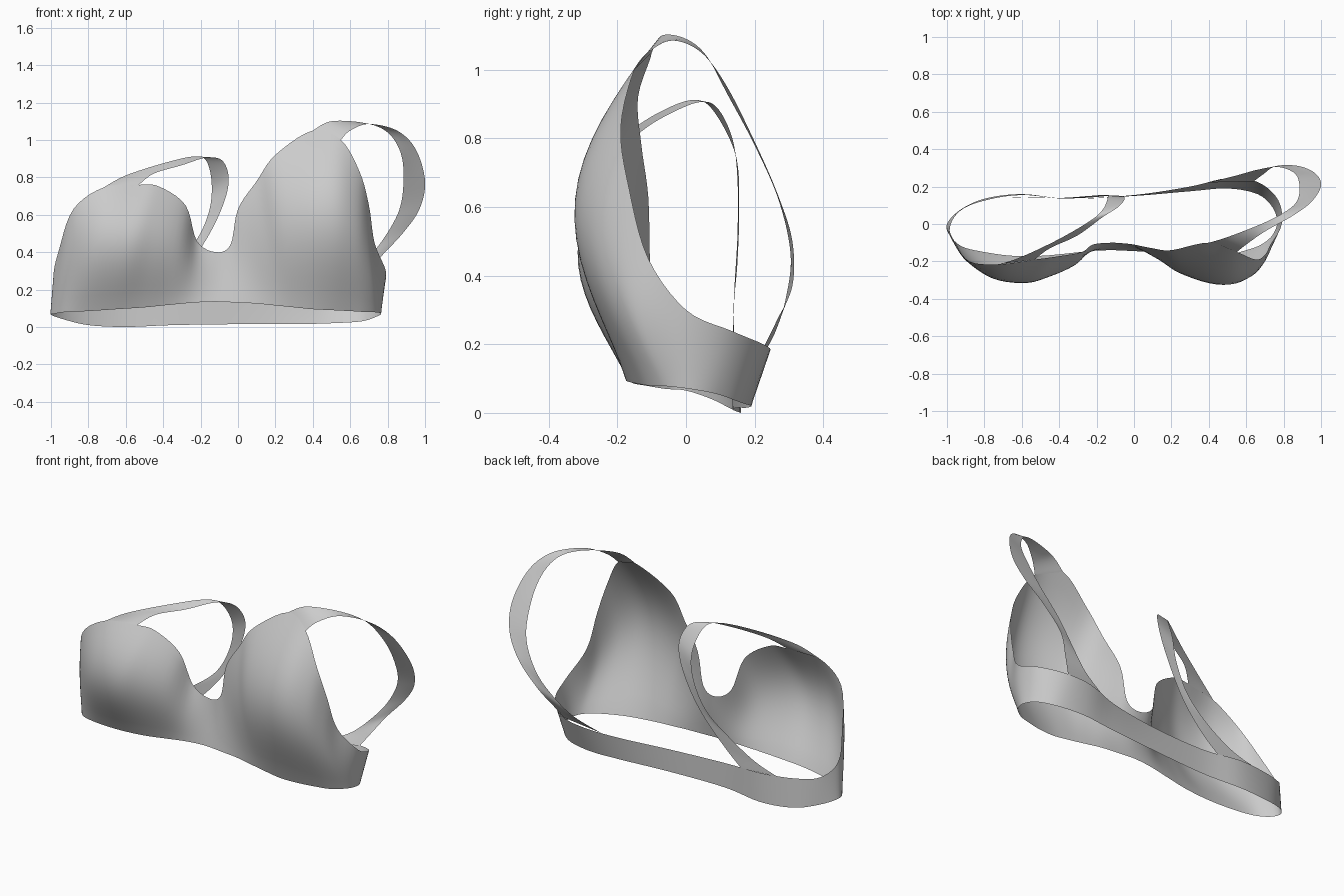
import bpy, bmesh, math
from mathutils import Vector


def spline(pts, per, closed=False):
    """Smooth curve through the points, 'per' steps per span."""
    p = [Vector(q) for q in pts]
    n = len(p)
    get = (lambda i: p[i % n]) if closed else (lambda i: p[max(0, min(n - 1, i))])
    out = []
    for i in range(n if closed else n - 1):
        a, b, c, d = get(i - 1), get(i), get(i + 1), get(i + 2)
        for k in range(per):
            t = k / per
            out.append(0.5 * (2 * b + (c - a) * t + (2 * a - 5 * b + 4 * c - d) * t * t
                              + (3 * b - a - 3 * c + d) * t ** 3))
    if not closed:
        out.append(p[-1])
    return out


def sheet(name, rows, closed=False):
    """Skin a list of point rows into a smooth single-layer surface."""
    bm = bmesh.new()
    grid = [[bm.verts.new(q) for q in row] for row in rows]
    n = len(grid)
    for i in range(n if closed else n - 1):
        r, s = grid[i], grid[(i + 1) % n]
        for j in range(len(r) - 1):
            bm.faces.new((r[j], s[j], s[j + 1], r[j + 1]))
    bmesh.ops.recalc_face_normals(bm, faces=bm.faces)
    for f in bm.faces:
        f.smooth = True
    me = bpy.data.meshes.new(name)
    bm.to_mesh(me)
    bm.free()
    ob = bpy.data.objects.new(name, me)
    bpy.context.collection.objects.link(ob)
    return ob


# Lower hem, running from centre front to the right, round the back and home
hem = [(-.12, -.14, .135), (0, -.145, .13), (.1, -.15, .125), (.2, -.16, .115),
       (.3, -.17, .105), (.4, -.175, .095), (.5, -.165, .09), (.6, -.14, .085),
       (.68, -.11, .08), (.74, -.06, .078), (.765, .01, .07), (.74, .09, .055),
       (.66, .16, .03), (.5, .19, .02), (.3, .175, .015), (0, .15, .015),
       (-.35, .135, .01), (-.6, .16, 0), (-.8, .135, .01), (-.93, .075, .04),
       (-1, 0, .065), (-.985, -.06, .07), (-.92, -.12, .08), (-.8, -.15, .085),
       (-.65, -.17, .095), (-.5, -.17, .105), (-.38, -.16, .117), (-.24, -.145, .13)]
# Upper edge at the same stations: neckline, armholes, back band
rim = [(-.12, -.10, .40), (-.04, -.105, .44), (0, -.11, .63), (.1, -.13, .78),
       (.2, -.14, .92), (.4, -.10, 1.05), (.55, -.15, 1.0), (.65, -.19, .83),
       (.70, -.165, .65), (.73, -.11, .45), (.79, 0, .30), (.77, .13, .24),
       (.66, .225, .20), (.5, .245, .18), (.3, .2, .155), (0, .155, .15),
       (-.35, .135, .155), (-.6, .155, .17), (-.8, .125, .18), (-.93, .07, .20),
       (-.985, -.02, .27), (-.955, -.10, .42), (-.88, -.20, .63), (-.72, -.215, .745),
       (-.53, -.19, .76), (-.42, -.175, .75), (-.28, -.15, .65), (-.22, -.11, .46)]
# Forward swell of the cups at each station
swell = [0, 0, .015, .055, .11, .18, .165, .11, .07, .04, .01] + [0] * 10 + \
        [.01, .03, .105, .135, .11, .07, .02]

PER = 5
lo, hi = spline(hem, PER, True), spline(rim, PER, True)
bulge = spline([(s, 0, 0) for s in swell], PER, True)
rows = []
for a, b, s in zip(lo, hi, bulge):
    rows.append([a.lerp(b, j / 16) - Vector((0, s.x * math.sin(math.pi * (j / 16) ** 1.12), 0))
                 for j in range(17)])
sheet("cups_and_band", rows, True)


# Shoulder straps: ribbons between an armhole edge and a neck edge
def strap(name, arm, neck):
    sheet(name, [[p.lerp(q, j / 4) for j in range(5)]
                 for p, q in zip(spline(arm, 8), spline(neck, 8))])


strap("right_strap",
      [(.55, -.15, 1.0), (.6, -.11, 1.05), (.7, -.04, 1.085), (.85, .045, 1.05),
       (.95, .12, .95), (1, .205, .78), (.97, .27, .63), (.88, .31, .5),
       (.76, .31, .37), (.69, .265, .27), (.64, .228, .195)],
      [(.4, -.10, 1.05), (.5, -.07, 1.1), (.68, 0, 1.09), (.8, .06, 1.04),
       (.87, .12, .93), (.885, .2, .78), (.86, .27, .62), (.77, .305, .46),
       (.66, .29, .33), (.55, .26, .235), (.4, .222, .165)])
strap("left_strap",
      [(-.72, -.215, .745), (-.6, -.175, .81), (-.4, -.08, .875), (-.23, .02, .912),
       (-.165, .08, .88), (-.14, .145, .75), (-.16, .155, .6), (-.24, .15, .44),
       (-.38, .14, .32), (-.55, .14, .22), (-.7, .145, .172)],
      [(-.53, -.19, .76), (-.45, -.13, .82), (-.3, -.06, .865), (-.17, .035, .905),
       (-.085, .09, .89), (-.05, .135, .8), (-.07, .15, .68), (-.14, .15, .52),
       (-.23, .142, .38), (-.35, .137, .25), (-.46, .14, .155)])
